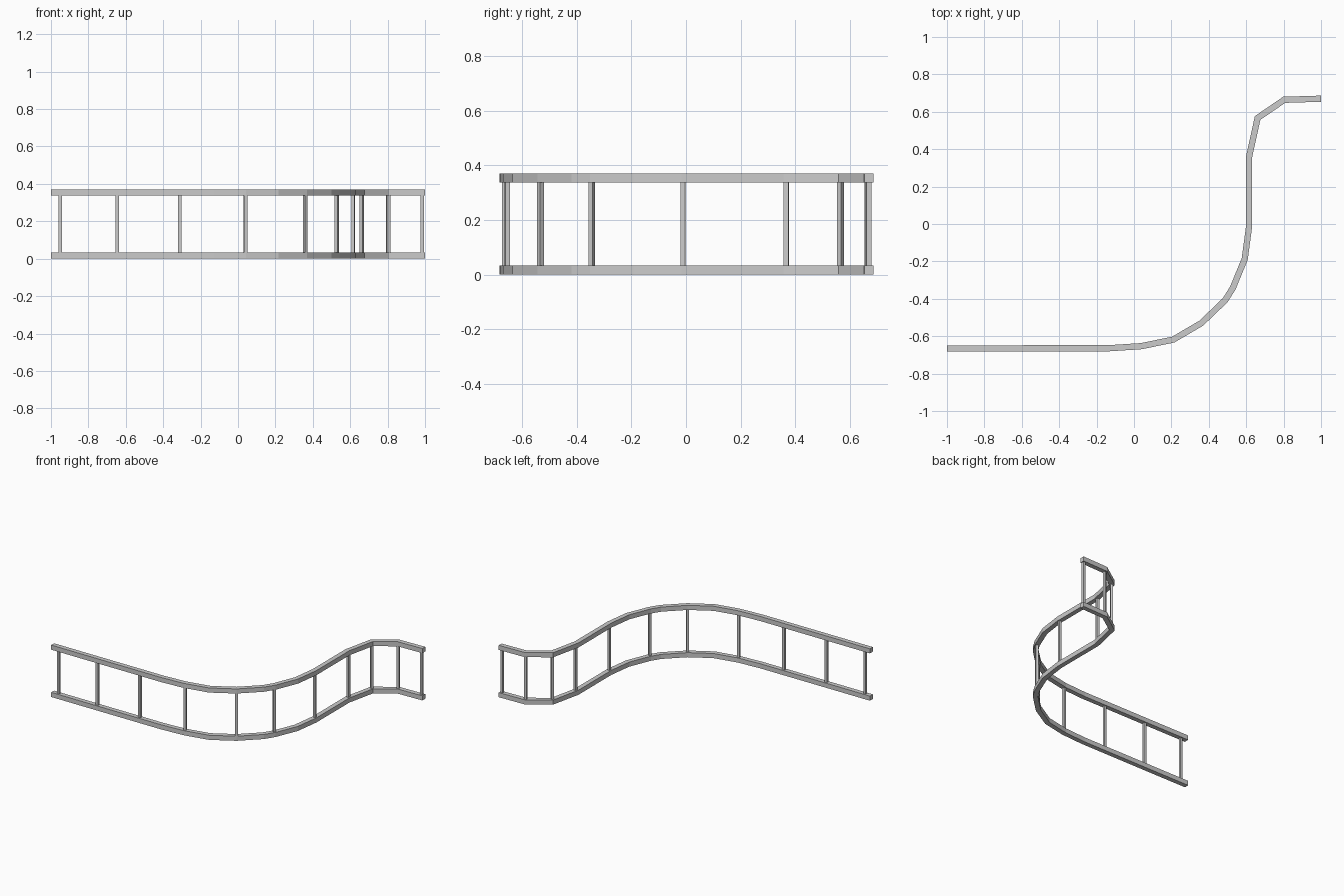
import bpy, bmesh, math
from mathutils import Vector, Matrix

if "Cube" in bpy.data.objects:
    bpy.data.objects.remove(bpy.data.objects["Cube"])

RAIL = 0.033      # rail section, square
TOP = 0.371       # overall height
RUNG = 0.0175     # rung section, square

# Plan of the bend, seen from above
PATH = [Vector(p) for p in [
    (-1, -0.665), (-0.73, -0.665), (-0.13, -0.664), (0.04, -0.653),
    (0.21, -0.618), (0.36, -0.53), (0.487, -0.408), (0.528, -0.343),
    (0.592, -0.187), (0.615, -0.015), (0.615, 0.358), (0.661, 0.567),
    (0.803, 0.664), (1, 0.670)]]


def finish(name, bm):
    bmesh.ops.recalc_face_normals(bm, faces=bm.faces)
    mesh = bpy.data.meshes.new(name)
    bm.to_mesh(mesh)
    bm.free()
    obj = bpy.data.objects.new(name, mesh)
    bpy.context.collection.objects.link(obj)
    return obj


def mitre(i):
    """Sideways offset at path point i, lengthened so the rail keeps its width."""
    dirs = [(PATH[j + 1] - PATH[j]).normalized()
            for j in (i - 1, i) if 0 <= j < len(PATH) - 1]
    if len(dirs) == 1:            # square ends, cut across x
        return Vector((0, RAIL / 2))
    t = (dirs[0] + dirs[1]).normalized()
    n = Vector((-t.y, t.x))
    return n * (RAIL / 2) / t.dot(dirs[0])


def rail(name, z0):
    bm = bmesh.new()
    rings = []
    for i, p in enumerate(PATH):
        o = mitre(i)
        rings.append([bm.verts.new((*(p + s * o), z)) for s, z in
                      ((-1, z0), (1, z0), (1, z0 + RAIL), (-1, z0 + RAIL))])
    for a, b in zip(rings, rings[1:]):
        for k in range(4):
            m = (k + 1) % 4
            bm.faces.new((a[k], a[m], b[m], b[k]))
    bm.faces.new(rings[0])
    bm.faces.new(rings[-1])
    return finish(name, bm)


def rung(name, x, y, angle):
    h = TOP - 2 * RAIL + 0.004
    bm = bmesh.new()
    bmesh.ops.create_cube(bm, size=1, matrix=Matrix.Diagonal((RUNG, RUNG, h, 1)))
    obj = finish(name, bm)
    obj.location = (x, y, TOP / 2)
    obj.rotation_euler.z = math.radians(angle)
    return obj


# Two long rails
rail("bottom_rail", 0)
rail("top_rail", TOP - RAIL)

# Upright rungs: x, y, turn along the bend
for i, (x, y, a) in enumerate([
        (-0.951, -0.665, 0), (-0.645, -0.665, 0), (-0.311, -0.664, 0),
        (0.04, -0.653, 8), (0.36, -0.532, 38), (0.528, -0.345, 62),
        (0.615, -0.011, 86), (0.616, 0.367, 84), (0.662, 0.565, 56),
        (0.803, 0.663, 18), (0.985, 0.669, 0)]):
    rung(f"rung_{i + 1}", x, y, a)
